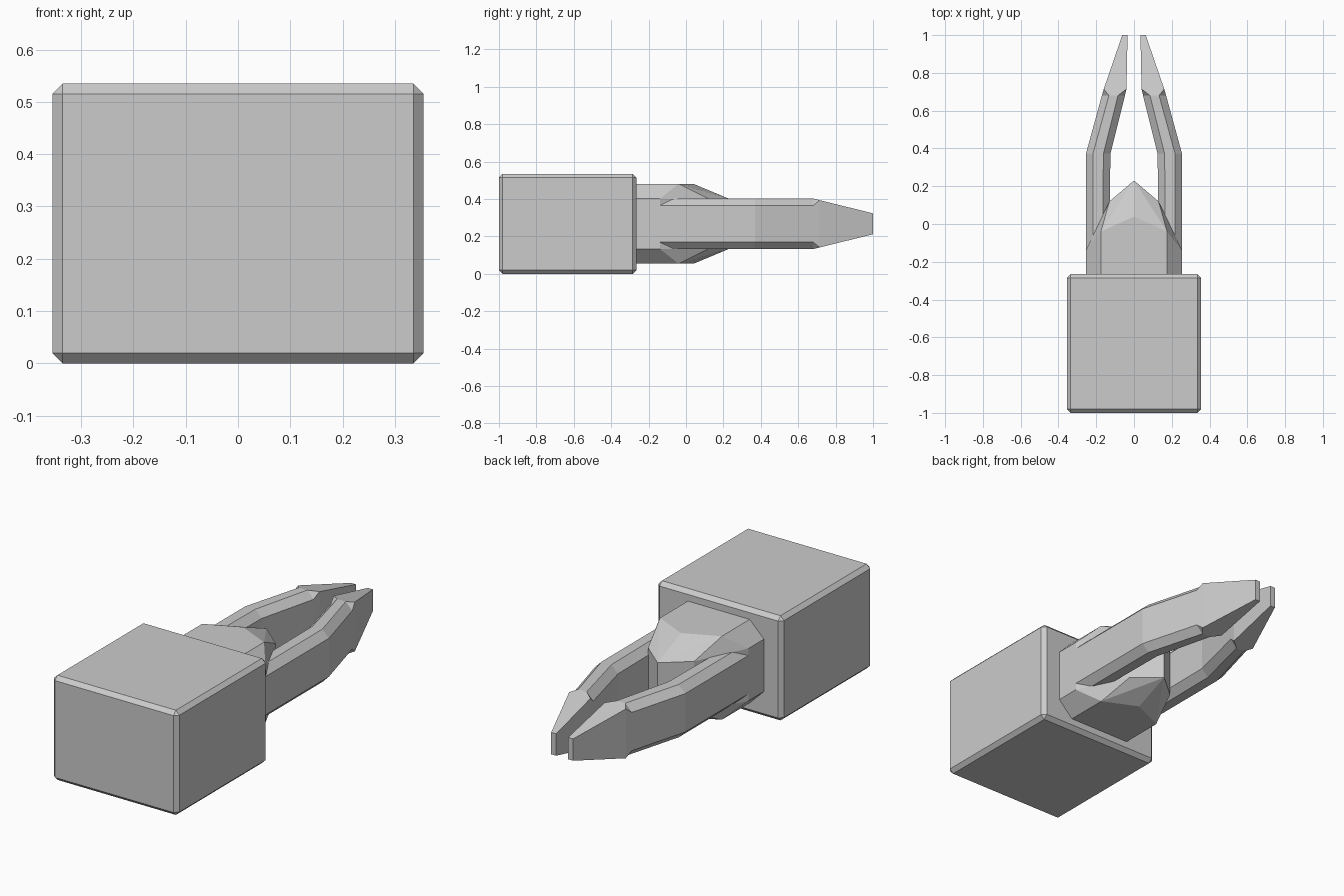
import bpy, bmesh

if "Cube" in bpy.data.objects:
    bpy.data.objects.remove(bpy.data.objects["Cube"])

MID = 0.2675  # height of the shared centre line


def finish(bm, name):
    bmesh.ops.recalc_face_normals(bm, faces=bm.faces[:])
    mesh = bpy.data.meshes.new(name)
    bm.to_mesh(mesh)
    bm.free()
    obj = bpy.data.objects.new(name, mesh)
    bpy.context.collection.objects.link(obj)
    return obj


# Housing: a block with narrow chamfers
bm = bmesh.new()
bmesh.ops.create_cube(bm, size=1)
for v in bm.verts:
    v.co.x *= 0.71
    v.co.y = v.co.y * 0.735 - 0.6325
    v.co.z = v.co.z * 0.535 + MID
bmesh.ops.bevel(bm, geom=bm.edges[:], offset=0.02, segments=1,
                affect='EDGES', profile=0.5)
finish(bm, "housing")

# Hub: chamfered block with a faceted, pointed nose
bm = bmesh.new()
outer = [(0.255, -0.27), (0.255, -0.14), (0.13, 0.12), (0, 0.23)]
inner = [(0.175, -0.27), (0.175, -0.04), (0, 0.04)]
for outline, half_height in ((outer, 0.134), (inner, 0.2135)):
    for x, y in outline:
        for sx in ((1, -1) if x else (1,)):
            for sz in (1, -1):
                bm.verts.new((sx * x, y, MID + sz * half_height))
bmesh.ops.convex_hull(bm, input=bm.verts[:])
bmesh.ops.dissolve_limit(bm, angle_limit=0.02, verts=bm.verts[:], edges=bm.edges[:])
finish(bm, "hub")


# Prongs: chamfered bars bending inward to flat wedge tips
def prong_ring(bm, side, y_side, y_cap, x_in, x_out, half_height, chamfer):
    h, c = half_height, chamfer
    pts = [(x_in, -h + c, 0), (x_in + c, -h, 1), (x_out - c, -h, 1), (x_out, -h + c, 0),
           (x_out, h - c, 0), (x_out - c, h, 1), (x_in + c, h, 1), (x_in, h - c, 0)]
    return [bm.verts.new((side * x, y_cap if cap else y_side, MID + z))
            for x, z, cap in pts]


# side y, cap y, inner x, outer x, half height, chamfer
SECTIONS = [
    (-0.14, -0.14, 0.13, 0.255, 0.135, 0.037),
    (0.37, 0.37, 0.125, 0.255, 0.135, 0.037),
    (0.68, 0.68, 0.048, 0.17, 0.135, 0.037),
    (0.715, 0.715, 0.04, 0.16, 0.126, 0.0),
    (1.0, 1.0, 0.034, 0.062, 0.056, 0.0),
]
for side, name in ((1, "right_prong"), (-1, "left_prong")):
    bm = bmesh.new()
    rings = [prong_ring(bm, side, *s) for s in SECTIONS]
    for a, b in zip(rings, rings[1:]):
        for i in range(8):
            j = (i + 1) % 8
            bm.faces.new((a[i], a[j], b[j], b[i]))
    bm.faces.new(rings[0])
    bm.faces.new(rings[-1])
    bmesh.ops.remove_doubles(bm, verts=bm.verts[:], dist=0.0005)
    finish(bm, name)
